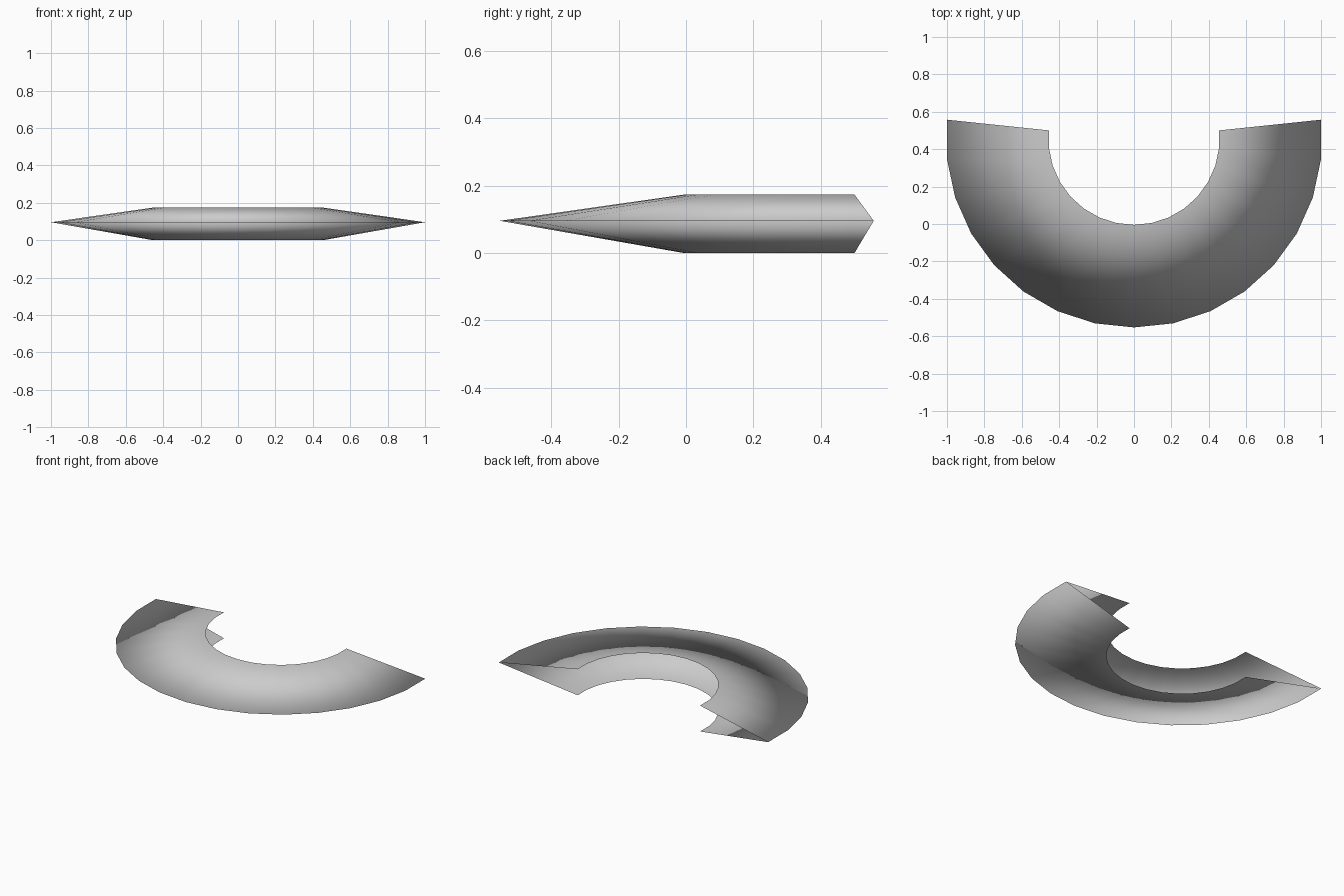
import bpy, bmesh
from math import radians, cos, sin

cube = bpy.data.objects.get("Cube")
if cube:
    bpy.data.objects.remove(cube, do_unlink=True)

# One plain grey material
grey = bpy.data.materials.new("light grey")
grey.use_nodes = True
colour = (0.6, 0.6, 0.6, 1)
grey.diffuse_color = colour
grey.node_tree.nodes["Principled BSDF"].inputs["Base Color"].default_value = colour

# V-shaped cross-section as (radius, height), open towards the centre
section = [(0.457, 0.174), (1.0055, 0.096), (0.457, 0.0)]
centre = (0, 0.4525, 0)
overhang = radians(6)      # each end runs a little past the half circle
steps = 16

# Sweep the section around the arc from the left end to the right end
bm = bmesh.new()
verts = [bm.verts.new((r * cos(overhang), centre[1] + r * sin(overhang), z))
         for r, z in section]
edges = [bm.edges.new(pair) for pair in zip(verts, verts[1:])]
bmesh.ops.spin(bm, geom=verts + edges, cent=centre, axis=(0, 0, 1),
               angle=-(radians(180) + 2 * overhang), steps=steps)

# Turn the shell's faces outwards: upper plate up, lower plate down
for face in bm.faces:
    face.normal_update()
    upper = face.calc_center_median().z > section[1][1]
    if (face.normal.z > 0) != upper:
        face.normal_flip()
    face.smooth = True

mesh = bpy.data.meshes.new("curved_shell")
bm.to_mesh(mesh)
bm.free()
mesh.materials.append(grey)
shell = bpy.data.objects.new("curved_shell", mesh)
bpy.context.collection.objects.link(shell)
